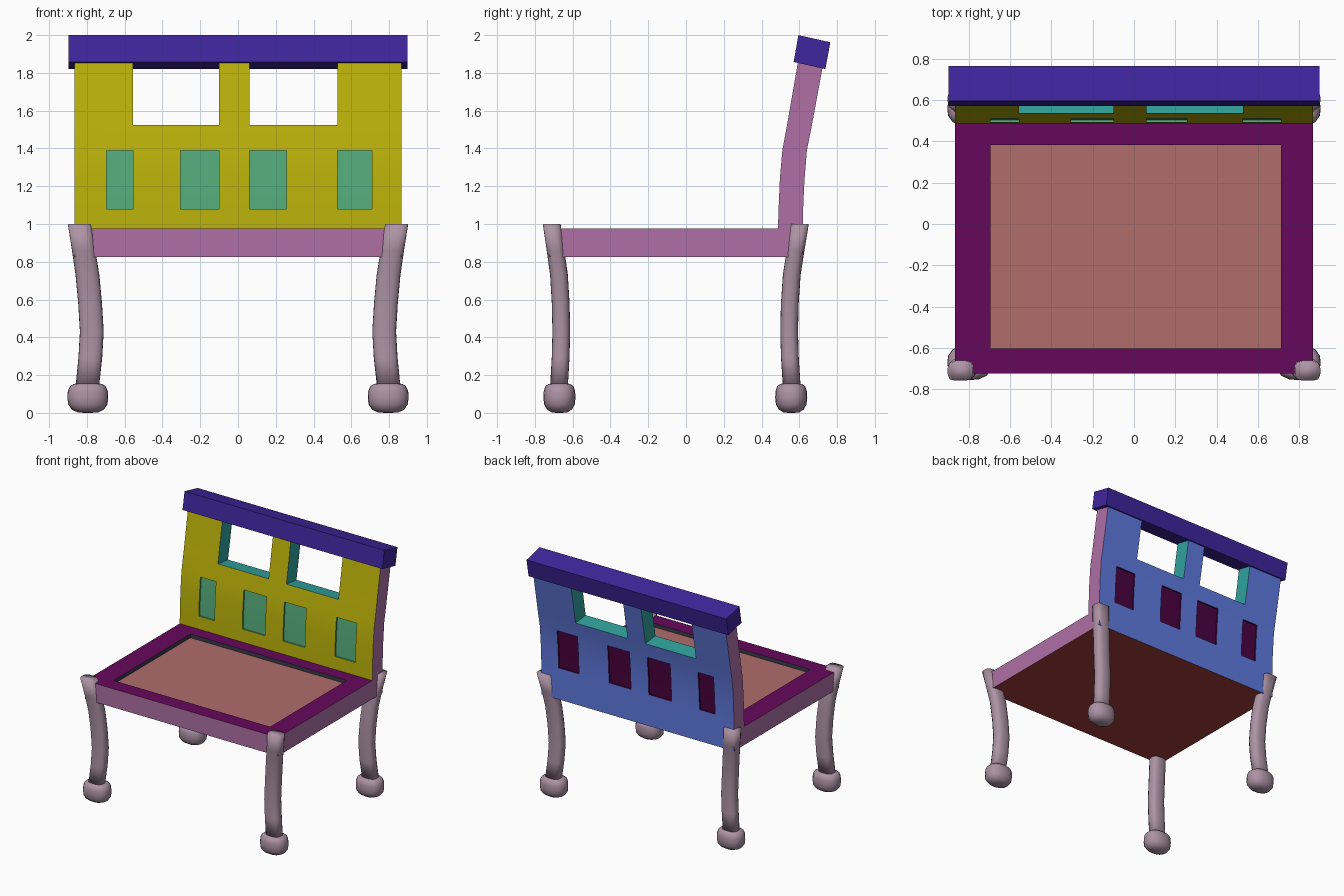
import bpy, bmesh, math
from mathutils import Vector

if "Cube" in bpy.data.objects:
    bpy.data.objects.remove(bpy.data.objects["Cube"])

# part colours as seen, turned into linear values below
COLS = dict(side=(.68, .435, .645), frame=(.40, .066, .363), pad=(.68, .425, .42), under=(.63, .24, .24),
            front=(.73, .69, .07), back=(.38, .48, .88), window=(.20, .63, .61), panel=(.335, .67, .48),
            back_panel=(.30, .04, .26), rim=(.24, .24, .30), rail=(.255, .165, .61), leg=(.67, .57, .64))
NAMES = list(COLS)
MATS = {}
for n, c in COLS.items():
    MATS[n] = bpy.data.materials.new(n)
    MATS[n].diffuse_color = (*[v ** 2.2 for v in c], 1)


def finish(bm, name, mats, angle=None):
    me = bpy.data.meshes.new(name)
    bm.to_mesh(me)
    bm.free()
    for m in mats:
        me.materials.append(MATS[m])
    ob = bpy.data.objects.new(name, me)
    bpy.context.collection.objects.link(ob)
    if angle:
        bpy.ops.object.select_all(action='DESELECT')
        ob.select_set(True)
        bpy.context.view_layer.objects.active = ob
        bpy.ops.object.shade_smooth_by_angle(angle=math.radians(angle))
    return ob


# seat and back: one bent slab, columns across x, rows of (inner, outer) points in y,z
XS = [-.865, -.695, -.555, -.305, -.10, .06, .257, .527, .71, .865]
TOP, LOW = .976, .825
ROWS = [((-.724, TOP), (-.724, LOW)), ((-.603, TOP), (-.603, LOW)), ((.383, TOP), (.383, LOW)),
        ((.487, TOP), (.62, LOW)), ((.49, 1.08), (.62, 1.08)), ((.497, 1.24), (.627, 1.23)),
        ((.51, 1.39), (.64, 1.39)), ((.535, 1.525), (.664, 1.51)), ((.595, 1.87), (.725, 1.84))]
PANELS = (1, 3, 5, 7)
OPEN = {(c, 7) for c in (3, 2, 5, 6)}
bm = bmesh.new()
grid = [[[bm.verts.new((x, *row[s])) for x in XS] for row in ROWS] for s in (0, 1)]
panel_groups = {}
nc, nr = len(XS) - 1, len(ROWS) - 1


def solid(c, r):
    return 0 <= c < nc and 0 <= r < nr and (c, r) not in OPEN


def face(vs, mat):
    f = bm.faces.new(vs)
    f.material_index = NAMES.index(mat)
    return f


for r in range(nr):
    for c in range(nc):
        if not solid(c, r):
            continue
        corners = [(r, c), (r, c + 1), (r + 1, c + 1), (r + 1, c)]
        fi = face([grid[0][a][b] for a, b in corners], 'frame' if r < 3 else 'front')
        fo = face([grid[1][a][b] for a, b in reversed(corners)], 'under' if r < 3 else 'back')
        if r == 1 and 1 <= c <= 7:
            panel_groups.setdefault(('pad', 0), []).append(fi)
        if r in (4, 5) and c in PANELS:
            panel_groups.setdefault(('panel', c), []).append(fi)
            panel_groups.setdefault(('back_panel', c), []).append(fo)
        # walls where the neighbouring cell is missing
        for k, (dc, dr) in enumerate([(0, -1), (1, 0), (0, 1), (-1, 0)]):
            if not solid(c + dc, r + dr):
                (a, b), (d, e) = corners[k], corners[(k + 1) % 4]
                hole = (c + dc, r + dr) in OPEN
                face([grid[0][d][e], grid[0][a][b], grid[1][a][b], grid[1][d][e]],
                     'window' if hole else 'side')

# sunken seat pad and back panels
for (mat, _), faces in panel_groups.items():
    for f in faces:
        f.normal_update()
    shift = faces[0].normal * (-.03 if mat == 'pad' else -.013)
    rim = {e for f in faces for e in f.edges if sum(g in faces for g in e.link_faces) == 1}
    wall_mat = 'rim' if mat == 'pad' else mat
    # new floor vertices, floor faces, and walls around them
    floor = {v: bm.verts.new(v.co + shift) for f in faces for v in f.verts}
    for f in faces:
        for loop in f.loops:
            if loop.edge in rim:
                a, b = loop.vert, loop.link_loop_next.vert
                face([a, b, floor[b], floor[a]], wall_mat)
        face([floor[v] for v in f.verts], mat)
    bmesh.ops.delete(bm, geom=faces, context='FACES')
finish(bm, 'seat_and_back', NAMES, 20)

# top rail: tilted bar
bm = bmesh.new()
prof = [(.57, 1.858), (.738, 1.82), (.764, 1.962), (.595, 2.0)]
f = bm.faces.new([bm.verts.new((-.897, y, z)) for y, z in prof])
ext = bmesh.ops.extrude_face_region(bm, geom=[f])
bmesh.ops.translate(bm, vec=(1.794, 0, 0), verts=[v for v in ext['geom'] if isinstance(v, bmesh.types.BMVert)])
bmesh.ops.recalc_face_normals(bm, faces=bm.faces)
finish(bm, 'top_rail', ['rail'])


# legs: z, x centre, y shift, half width, half depth, squareness
LEG = [(1.0, .84, 1, .061, .047, 4), (.86, .817, .50, .062, .047, 3.2), (.73, .797, .06, .063, .047, 3),
       (.58, .783, -.16, .063, .047, 3), (.43, .774, -.24, .063, .047, 3),
       (.29, .782, -.15, .063, .047, 3), (.148, .797, .05, .062, .047, 3)]
FOOT = [(.155, .795, 0, .05, .035, 3), (.154, .795, 0, .074, .056, 2.7), (.142, .795, 0, .094, .074, 2.6),
        (.115, .795, 0, .106, .083, 2.5), (.08, .795, 0, .108, .085, 2.5), (.045, .795, 0, .104, .081, 2.5),
        (.018, .795, 0, .086, .066, 2.4), (.003, .795, 0, .055, .042, 2.2), (0, .795, 0, .02, .016, 2)]
SIDES = 16


def leg(name, side, y0, lean):
    bm = bmesh.new()
    for part in (LEG, FOOT):
        rings = []
        for z, x, t, hx, hy, p in part:
            ring = []
            for i in range(SIDES):
                a = math.tau * i / SIDES
                ca, sa = math.cos(a), math.sin(a)
                k = (abs(ca) ** p + abs(sa) ** p) ** (-1 / p)
                ring.append(bm.verts.new((side * x + hx * ca * k, y0 + lean * t + hy * sa * k, z)))
            rings.append(ring)
        for a, b in zip(rings, rings[1:]):
            for i in range(SIDES):
                j = (i + 1) % SIDES
                bm.faces.new((a[i], a[j], b[j], b[i]))
        bm.faces.new(rings[0])
        bm.faces.new(rings[-1])
    bmesh.ops.recalc_face_normals(bm, faces=bm.faces)
    finish(bm, name, ['leg'], 120)


for side, label in ((-1, 'left'), (1, 'right')):
    leg('front_leg_' + label, side, -.67, -.041)
    leg('back_leg_' + label, side, .557, .046)

for m in bpy.data.materials:
    if m.users and not m.is_grease_pencil:
        m.use_nodes = True
        m.node_tree.nodes["Principled BSDF"].inputs["Base Color"].default_value = m.diffuse_color
